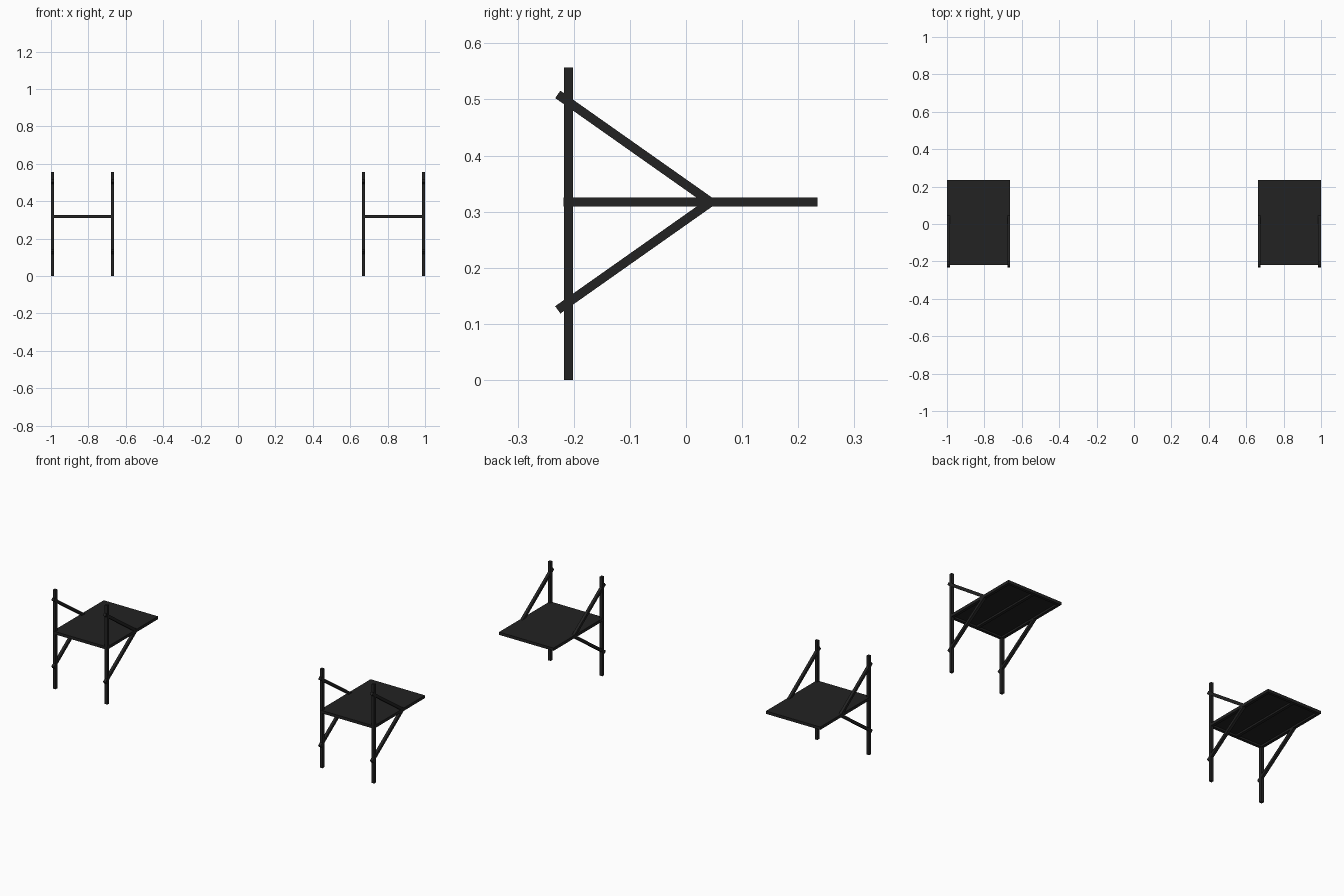
import bpy, math
from mathutils import Matrix, Vector

if "Cube" in bpy.data.objects:
    bpy.data.objects.remove(bpy.data.objects["Cube"])

T = 0.016            # bar thickness
Z = 0.317            # shelf mid height
Y0, Y1 = -0.218, 0.234
XI, XO = 0.662, 1.0  # inner and outer side of each shelf

mat = bpy.data.materials.new("black metal")
mat.diffuse_color = (0.016, 0.016, 0.016, 1)
mat.use_nodes = True
mat.node_tree.nodes["Principled BSDF"].inputs["Base Color"].default_value = mat.diffuse_color


def box(name, center, size, rot_x=0.0):
    x, y, z = (s / 2 for s in size)
    verts = [(a, b, c) for a in (-x, x) for b in (-y, y) for c in (-z, z)]
    faces = [(0, 1, 3, 2), (4, 6, 7, 5), (0, 4, 5, 1),
             (2, 3, 7, 6), (0, 2, 6, 4), (1, 5, 7, 3)]
    me = bpy.data.meshes.new(name)
    me.from_pydata(verts, [], faces)
    me.transform(Matrix.Translation(Vector(center)) @ Matrix.Rotation(rot_x, 4, 'X'))
    me.materials.append(mat)
    ob = bpy.data.objects.new(name, me)
    bpy.context.collection.objects.link(ob)
    return ob


def brace(name, x, side):
    # diagonal bar from the post to the middle of the shelf side
    a, b = Vector((x, -0.2285, Z + side * 0.192)), Vector((x, 0.044, Z))
    d = b - a
    box(name, (a + b) / 2, (T - 0.001, d.length, T), math.atan2(d.z, d.y))


for label, s in (("left", -1), ("right", 1)):
    xm = s * (XI + XO) / 2
    w, d, ym = XO - XI, Y1 - Y0, (Y0 + Y1) / 2
    # shelf top: thin panel over an open frame
    box(label + "_shelf_panel", (xm, ym, Z + T / 2 - 0.003), (w - T, d - T, 0.006))
    for y, end in ((Y0 + T / 2, "front"), (Y1 - T / 2, "back")):
        box(f"{label}_shelf_{end}_rail", (xm, y, Z), (w - 2 * T, T, T))
    # centre rib underneath
    box(label + "_shelf_rib", (xm, ym, Z - 0.001), (T, d - 2 * T, T - 0.002))
    for px, side in ((XI + T / 2, "inner"), (XO - T / 2, "outer")):
        x = s * px
        box(f"{label}_{side}_shelf_rail", (x, ym, Z), (T, d, T))
        # upright post, then upper and lower braces
        box(f"{label}_{side}_post", (x, -0.209, 0.2785), (T, T, 0.557))
        brace(f"{label}_{side}_upper_brace", x, 1)
        brace(f"{label}_{side}_lower_brace", x, -1)
